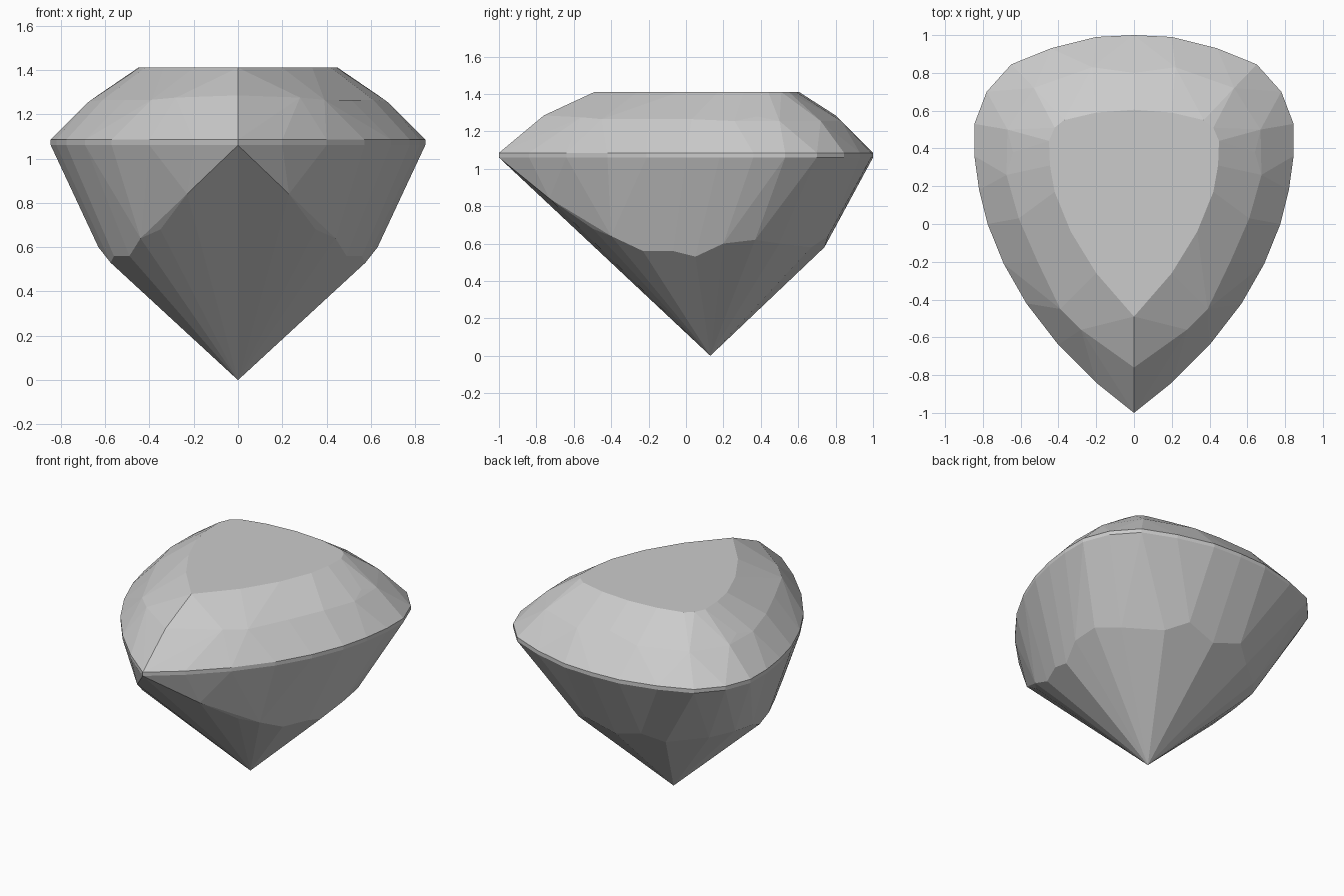
import bpy
import bmesh
from mathutils import Vector

# Remove the default object
default = bpy.data.objects.get("Cube")
if default:
    bpy.data.objects.remove(default, do_unlink=True)

GIRDLE_TOP, GIRDLE_BOTTOM, TABLE_HEIGHT = 1.085, 1.06, 1.41
CULET = Vector((0, 0.13, 0))

# Half outlines, running from the rounded back to the pointed front
girdle_outline = [(0, 1), (.2, .99), (.44, .93), (.65, .845), (.78, .7), (.845, .53),
                  (.845, .36), (.82, .18), (.775, 0), (.69, -.21), (.57, -.42),
                  (.4, -.64), (.2, -.84), (0, -1)]
table_outline = [(0, .605), (.2, .59), (.37, .55), (.42, .51), (.45, .44), (.445, .31),
                 (.42, .17), (.335, -.04), (.2, -.26), (0, -.49)]

# Facet corners between table and girdle, and between girdle and culet
crown_corners = [(0, .8, 1.285), (.22, .83, 1.255), (.38, .75, 1.27), (.53, .72, 1.255),
                 (.57, .6, 1.28), (.67, .5, 1.255), (.64, .38, 1.28), (.675, .26, 1.255),
                 (.58, .14, 1.29), (.61, .03, 1.265), (.5, -.08, 1.3), (.51, -.2, 1.265),
                 (.39, -.31, 1.3), (.39, -.45, 1.265), (.28, -.56, 1.275), (0, -.76, 1.285)]
pavilion_corners = [(0, .74, .58), (.2, .76, .64), (.32, .67, .58), (.47, .61, .66),
                    (.52, .5, .6), (.62, .37, .62), (.63, .2, .6), (.575, .05, .53),
                    (.56, -.07, .56), (.49, -.23, .56), (.44, -.4, .64),
                    (.35, -.5, .68), (.23, -.73, .84)]


def flat_ring(outline, height):
    """Lift a half outline to one height."""
    return [(x, y, height) for x, y in outline]


def mirrored(points):
    """Return the points together with their mirror images across x."""
    right_side = [Vector(p) for p in points]
    left_side = [Vector((-p.x, p.y, p.z)) for p in right_side if p.x > 0]
    return right_side + left_side


def make_material(name, color):
    material = bpy.data.materials.new(name)
    material.use_nodes = True
    material.diffuse_color = color
    material.node_tree.nodes["Principled BSDF"].inputs["Base Color"].default_value = color
    return material


# Cut the stone as the convex shell around all facet corners
corners = mirrored(flat_ring(table_outline, TABLE_HEIGHT)
                   + crown_corners
                   + flat_ring(girdle_outline, GIRDLE_TOP)
                   + flat_ring(girdle_outline, GIRDLE_BOTTOM)
                   + pavilion_corners)
corners.append(CULET)

bm = bmesh.new()
for corner in corners:
    bm.verts.new(corner)
hull = bmesh.ops.convex_hull(bm, input=bm.verts[:])
unused = {v for v in hull["geom_interior"] + hull["geom_unused"]
          if isinstance(v, bmesh.types.BMVert)}
bmesh.ops.delete(bm, geom=list(unused), context="VERTS")

# Merge nearly coplanar triangles into single facets
bmesh.ops.dissolve_limit(bm, angle_limit=0.03, verts=bm.verts[:], edges=bm.edges[:])
bmesh.ops.recalc_face_normals(bm, faces=bm.faces[:])

mesh = bpy.data.meshes.new("pear_cut_gem")
bm.to_mesh(mesh)
bm.free()
mesh.materials.append(make_material("gem_grey", (0.6, 0.6, 0.6, 1)))
gem = bpy.data.objects.new("pear_cut_gem", mesh)
bpy.context.collection.objects.link(gem)
